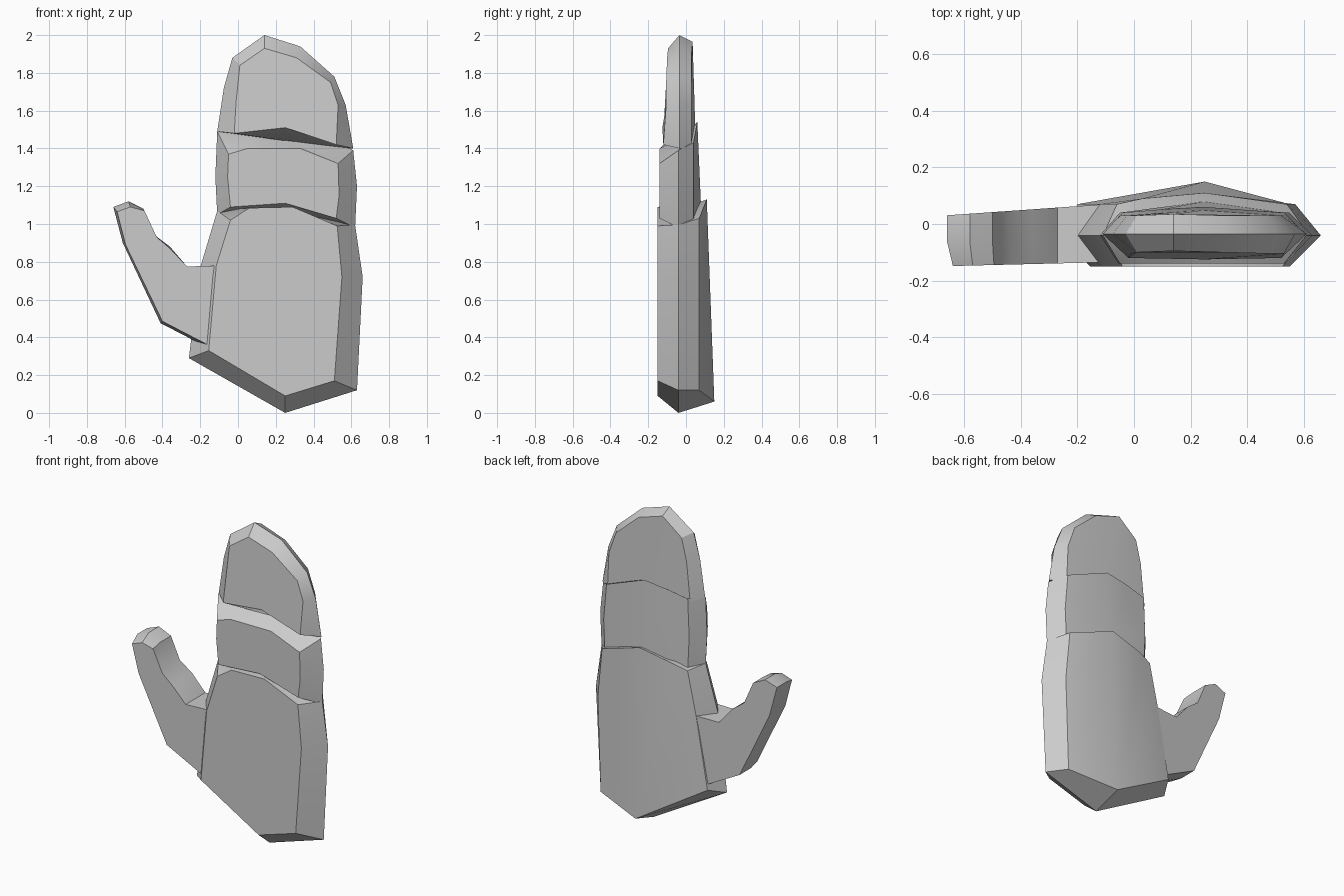
import bpy, bmesh, math


def ring(y, pts):
    """(x, z) or (x, z, own y) outline points -> 3D points; y may be a function of x."""
    depth = y if callable(y) else (lambda x: y)
    return [(p[0], p[2] if len(p) > 2 else depth(p[0]), p[1]) for p in pts]


def plate(name, front, middle, back, ridge=None):
    """Loft three outlines front to back; ridge = pair of back points joined by a crease."""
    bm = bmesh.new()
    rings = [[bm.verts.new(co) for co in r] for r in (front, middle, back)]
    n = len(front)
    for a, b in zip(rings, rings[1:]):
        for i in range(n):
            j = (i + 1) % n
            bm.faces.new((a[i], a[j], b[j], b[i]))
    bm.faces.new(rings[0])
    last = rings[-1]
    if ridge:
        i, j = ridge
        bm.faces.new(last[i:j + 1])
        bm.faces.new(last[j:] + last[:i + 1])
    else:
        bm.faces.new(last)
    bmesh.ops.recalc_face_normals(bm, faces=bm.faces)
    mesh = bpy.data.meshes.new(name)
    bm.to_mesh(mesh)
    bm.free()
    ob = bpy.data.objects.new(name, mesh)
    bpy.context.collection.objects.link(ob)
    bpy.ops.object.select_all(action='DESELECT')
    ob.select_set(True)
    bpy.context.view_layer.objects.active = ob
    bpy.ops.object.shade_smooth_by_angle(angle=math.radians(30))
    return ob


# Palm: broad bevelled plate with a raised ridge down the back
plate("palm",
      ring(-0.15, [(.25, .09), (.51, .17), (.55, .72), (.525, .99), (.29, 1.09),
                   (.06, 1.085), (-.04, 1.02), (-.115, .78), (-.155, .33)]),
      ring(-0.04, [(.25, 0), (.63, .12), (.66, .72), (.62, .995), (.27, 1.08),
                   (.04, 1.07), (-.11, 1.07), (-.2, .77), (-.26, .29)]),
      ring(0.07, [(.25, .06, .15), (.55, .12), (.57, .72), (.54, 1.03), (.25, 1.13, .11),
                  (.03, 1.08, .09), (-.06, 1.05), (-.12, .78), (-.2, .33)]),
      ridge=(0, 4))

# Finger base: middle band of the joined fingers
plate("finger_base",
      ring(-0.14, [(.25, 1.11), (.52, 1.03), (.535, 1.15), (.53, 1.32), (.33, 1.4),
                   (.05, 1.4), (-.05, 1.37), (-.055, 1.25), (-.04, 1.09)]),
      ring(-0.04, [(.25, 1.05), (.62, .98), (.63, 1.2), (.61, 1.39), (.3, 1.435),
                   (.1, 1.46), (-.11, 1.49), (-.12, 1.25), (-.11, 1.05)]),
      ring(0.04, [(.25, 1.08, .08), (.54, .98), (.55, 1.2), (.53, 1.43), (.25, 1.54, .06),
                  (.1, 1.52, .052), (-.04, 1.49), (-.05, 1.25), (-.04, 1.04)]),
      ridge=(0, 4))

# Fingertip: rounded end of the joined fingers
plate("fingertip",
      ring(-0.105, [(.25, 1.51, -.125), (.52, 1.42, -.12), (.53, 1.63), (.49, 1.75), (.31, 1.88, -.1),
                    (.14, 1.93, -.095), (.01, 1.84, -.1), (-.01, 1.65), (-.02, 1.48, -.12)]),
      ring(-0.035, [(.25, 1.44), (.61, 1.4), (.57, 1.63), (.51, 1.78), (.33, 1.94),
                    (.14, 2), (-.03, 1.88), (-.075, 1.72), (-.11, 1.49)]),
      ring(0.03, [(.25, 1.48, .05), (.53, 1.4), (.52, 1.63), (.47, 1.77), (.31, 1.91),
                  (.14, 1.965, .035), (.01, 1.86), (-.025, 1.72), (-.05, 1.47)]),
      ridge=(0, 5))

# Thumb: bent plate that thins towards its tip
plate("thumb",
      ring(lambda x: -.135 - .025 * (x + .1) * -1, [
          (-.1, .78), (-.27, .775), (-.36, .87), (-.43, .93), (-.495, 1.07), (-.57, 1.09),
          (-.64, 1.065), (-.595, .89), (-.4, .485), (-.14, .35)]),
      ring(-0.065, [
          (-.1, .78), (-.27, .775), (-.36, .88), (-.44, .94), (-.5, 1.08), (-.58, 1.12),
          (-.66, 1.09), (-.61, .9), (-.41, .475), (-.14, .335)]),
      ring(lambda x: .07 + .07 * (x + .1), [
          (-.1, .78), (-.27, .775), (-.36, .88), (-.44, .94), (-.5, 1.08), (-.58, 1.12),
          (-.66, 1.09), (-.61, .9), (-.41, .475), (-.14, .335)]))
